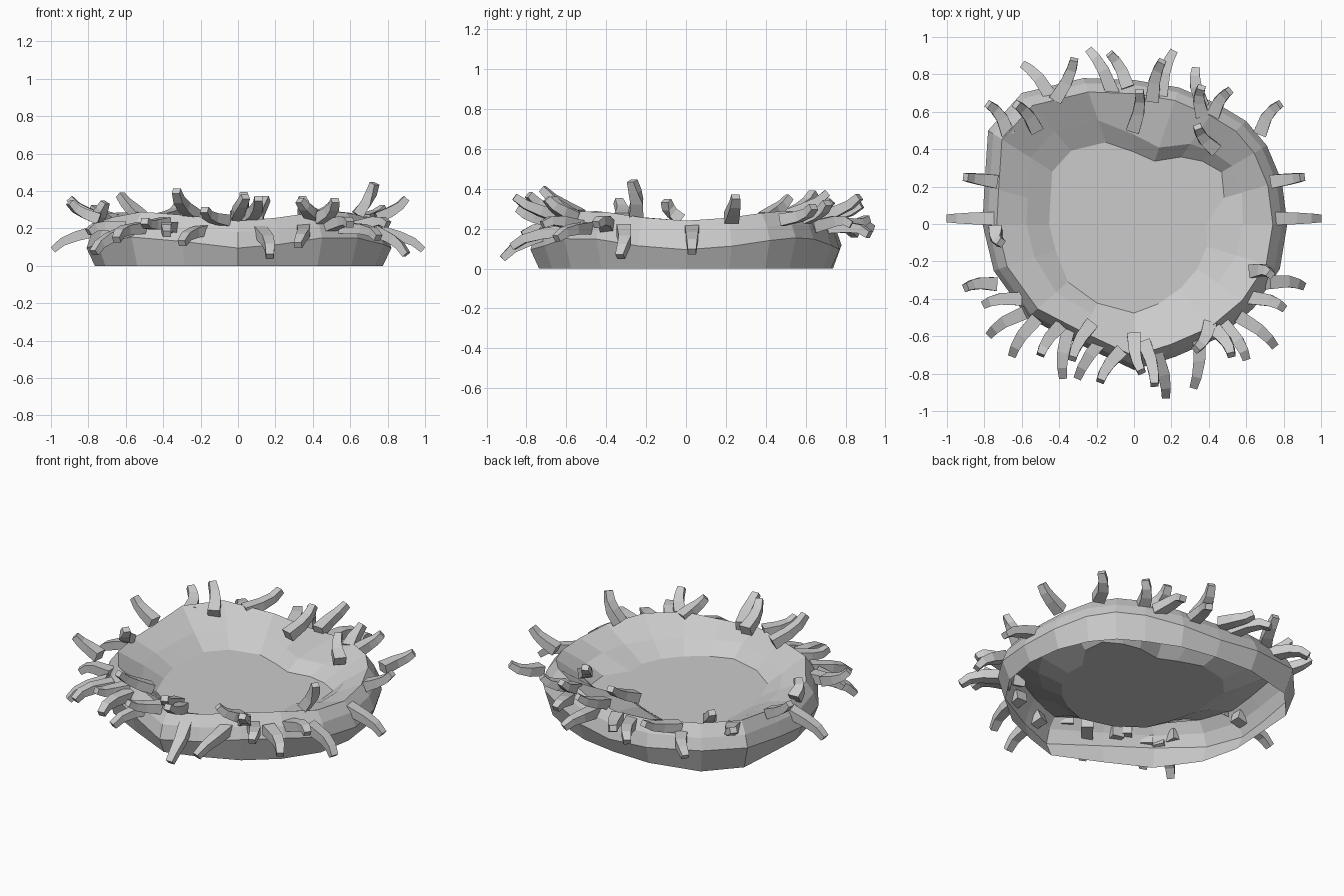
import bpy, bmesh, math
from mathutils import Vector

if "Cube" in bpy.data.objects:
    bpy.data.objects.remove(bpy.data.objects["Cube"])

def make(name, bm):
    bmesh.ops.recalc_face_normals(bm, faces=bm.faces)
    me = bpy.data.meshes.new(name)
    bm.to_mesh(me)
    bm.free()
    ob = bpy.data.objects.new(name, me)
    bpy.context.collection.objects.link(ob)
    return ob

# Shell: widest outline seen from above, counter-clockwise from the right
outline = [(.82, 0), (.79, .23), (.71, .42), (.6, .55), (.45, .64), (.24, .73), (0, .77),
           (-.27, .78), (-.6, .7), (-.78, .5), (-.8, .2), (-.81, 0), (-.75, -.25),
           (-.57, -.5), (-.3, -.64), (0, -.78), (.22, -.71), (.45, -.61), (.64, -.45), (.78, -.24)]
# Broken ledge at the back right: (inner edge scale, floor scale) by outline index
ledge = {0: (.71, .47), 1: (.73, .61), 2: (.74, .66), 3: (.70, .61), 4: (.67, .56), 5: (.56, .46),
         6: (.62, .5), 13: (.73, .62), 14: (.75, .66), 15: (.73, .61), 16: (.72, .6),
         18: (.7, .53), 19: (.7, .5)}

bm = bmesh.new()
rings = [[] for _ in range(6)]
for i, (x, y) in enumerate(outline):
    a = math.atan2(y, x)
    wave = math.cos(4 * a)
    inner, floor = ledge.get(i, (.71, .56))
    profile = [(.945, 0), (1.0, .125 - .03 * wave), (.965, .2 - .02 * wave),
               (.905, .265 - .025 * wave), (inner, .19), (floor, .125)]
    for ring, (s, z) in zip(rings, profile):
        ring.append(bm.verts.new((x * s, y * s, z)))
n = len(outline)
for lo, hi in zip(rings, rings[1:]):
    for i in range(n):
        j = (i + 1) % n
        bm.faces.new((lo[i], lo[j], hi[j], hi[i]))
bm.faces.new(rings[-1])
make("bowl_shell", bm)

# Bent square tentacles: base x, base y, tip x, tip y, tip z
paired = [(.78, .03, .99, .03, .085), (.76, .23, .9, .25, .36), (.68, .5, .78, .64, .31)]
front = [(.76, -.31, .9, -.33, .06), (.65, -.25, .73, -.27, .44), (.67, -.4, .8, -.45, .22),
         (.6, -.52, .75, -.65, .15), (.51, -.57, .6, -.72, .22), (.45, -.58, .52, -.7, .35),
         (.35, -.63, .32, -.87, .11), (.4, -.55, .33, -.67, .35), (.13, -.72, .17, -.92, .05),
         (.06, -.65, .11, -.86, .36), (.0, -.61, .04, -.79, .37), (-.08, -.69, -.18, -.84, .3),
         (-.17, -.62, -.3, -.82, .12), (-.24, -.55, -.33, -.72, .4), (-.36, -.6, -.38, -.82, .17),
         (-.4, -.55, -.5, -.7, .24), (-.55, -.54, -.65, -.7, .14), (-.62, -.49, -.77, -.59, .07),
         (-.65, -.4, -.8, -.43, .18), (-.76, -.32, -.9, -.34, .34), (-.74, -.04, -.71, -.1, .34)]
back = [(-.53, .52, -.63, .64, .38), (-.47, .72, -.59, .85, .17), (-.41, .68, -.32, .88, .32),
        (-.13, .74, -.24, .93, .2), (-.04, .75, -.13, .91, .25), (.1, .68, .15, .87, .36),
        (.15, .73, .21, .92, .17), (0, .52, .03, .71, .38), (.35, .68, .33, .83, .22),
        (.36, .6, .36, .73, .34), (.43, .6, .51, .71, .33), (.42, .41, .34, .52, .36)]

def tentacle(name, bx, by, tx, ty, tz, curl):
    low = tz < .24
    base = Vector((bx, by, .17 + .3 * (tz - .05)))
    tip = Vector((tx, ty, tz))
    flat = Vector((by - ty, tx - bx, 0)).normalized() * curl
    lift = Vector((0, 0, .02 if low else -.015))
    mid = base.lerp(tip, .4) + lift * .8 + flat
    # Low roots run on through the wall
    root = base - (mid - base).normalized() * (.05 if low else .02)
    pts = [root, mid, base.lerp(tip, .75) + lift + flat * .8, tip]
    bm = bmesh.new()
    prev = None
    for i, (p, w) in enumerate(zip(pts, (.036, .031, .026, .021))):
        d = (pts[min(i + 1, 3)] - pts[max(i - 1, 0)]).normalized()
        side = d.cross(Vector((0, 0, 1))).normalized()
        up = side.cross(d)
        ring = [bm.verts.new(p + side * (w * a) + up * (w * b * .85))
                for a, b in ((1, 1), (-1, 1), (-1, -1), (1, -1))]
        if prev:
            for k in range(4):
                m = (k + 1) % 4
                bm.faces.new((prev[k], prev[m], ring[m], ring[k]))
        else:
            bm.faces.new(ring)
        prev = ring
    bm.faces.new(prev)
    make(name, bm)

for i, t in enumerate(paired):
    curl = 0 if i < 2 else .018
    for s, side in ((1, "right"), (-1, "left")):
        tentacle(f"tentacle_{side}_{i}", s * t[0], t[1], s * t[2], t[3], t[4], s * curl)
for group, items in (("front", front), ("back", back)):
    for i, t in enumerate(items):
        tentacle(f"tentacle_{group}_{i}", *t, .012 if t[0] > 0 else -.012)
